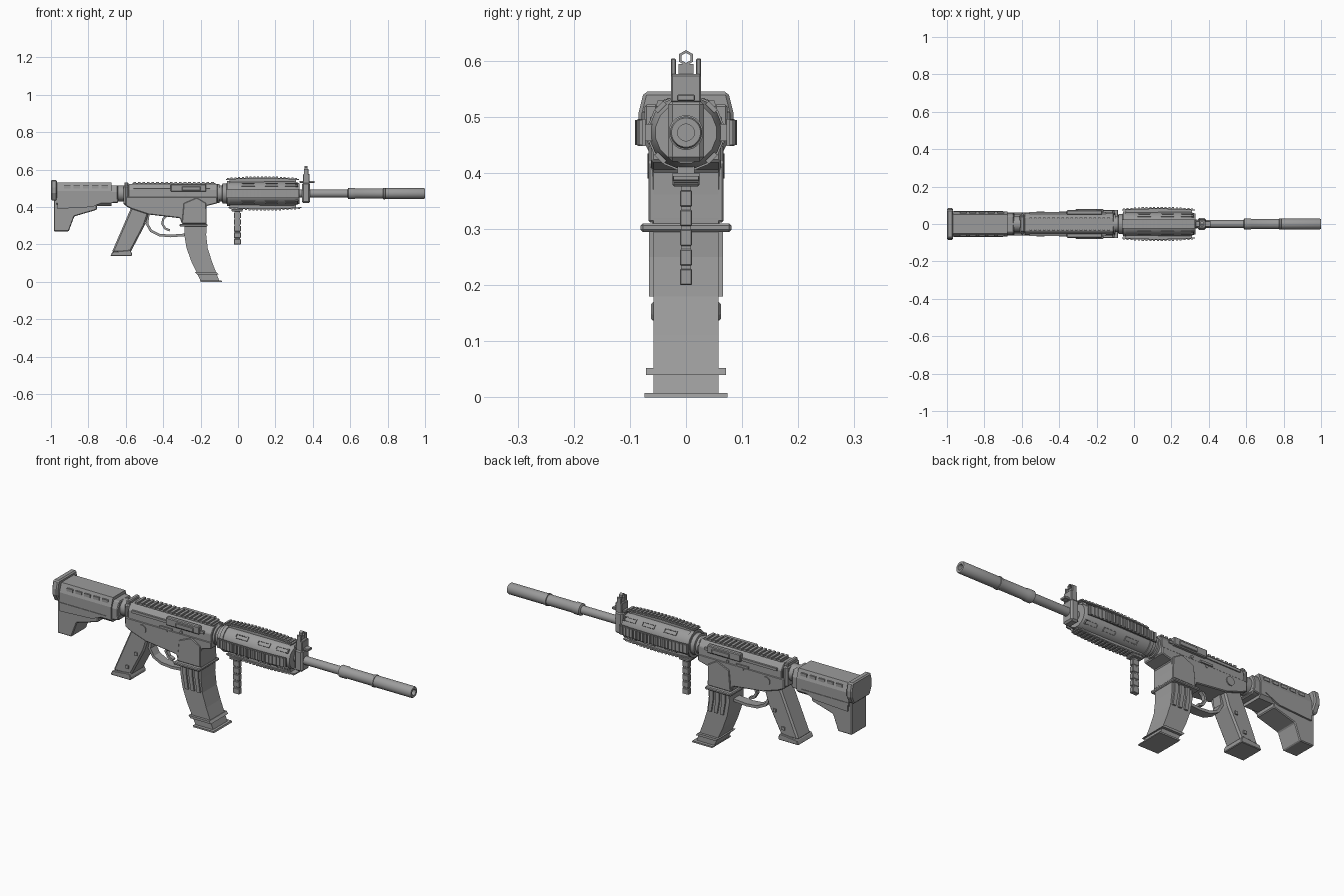
import bpy, bmesh, math
from mathutils import Vector, Matrix

old = bpy.data.objects.get("Cube")
if old:
    bpy.data.objects.remove(old, do_unlink=True)

AXIS_Z = 0.472  # bore height

grey = bpy.data.materials.new("gunmetal grey")
grey.use_nodes = True
COLOUR = (0.33, 0.33, 0.33, 1)
grey.diffuse_color = COLOUR
grey.node_tree.nodes["Principled BSDF"].inputs["Base Color"].default_value = COLOUR


def finish(name, bm, bevel=0, smooth=False):
    bmesh.ops.recalc_face_normals(bm, faces=bm.faces)
    me = bpy.data.meshes.new(name)
    bm.to_mesh(me)
    bm.free()
    me.materials.append(grey)
    ob = bpy.data.objects.new(name, me)
    bpy.context.collection.objects.link(ob)
    if bevel:
        mod = ob.modifiers.new("Bevel", "BEVEL")
        mod.width, mod.segments, mod.limit_method = bevel, 1, "ANGLE"
    if smooth:
        bpy.ops.object.select_all(action="DESELECT")
        ob.select_set(True)
        bpy.context.view_layer.objects.active = ob
        bpy.ops.object.shade_smooth_by_angle(angle=math.radians(35))
    return ob


def extrude(name, points, vec, bevel=0):
    """Solid from a flat outline pushed along vec."""
    bm = bmesh.new()
    f = bm.faces.new([bm.verts.new(p) for p in points])
    res = bmesh.ops.extrude_face_region(bm, geom=[f], use_keep_orig=True)
    bmesh.ops.translate(bm, vec=vec, verts=[v for v in res["geom"] if isinstance(v, bmesh.types.BMVert)])
    return finish(name, bm, bevel)


def side(name, xz, half, bevel=0, y=0):
    return extrude(name, [(x, y - half, z) for x, z in xz], (0, 2 * half, 0), bevel)


def section(name, half_yz, x0, x1, bevel=0):
    pts = [(x0, y, z) for y, z in half_yz] + [(x0, -y, z) for y, z in reversed(half_yz)]
    return extrude(name, pts, (x1 - x0, 0, 0), bevel)


def box(name, x, y, z, bevel=0):
    return side(name, [(x[0], z[0]), (x[1], z[0]), (x[1], z[1]), (x[0], z[1])],
                (y[1] - y[0]) / 2, bevel, (y[0] + y[1]) / 2)


def pair(name, x, y, z, bevel=0):
    box(name + "_right", x, (-y[1], -y[0]), z, bevel)
    box(name + "_left", x, y, z, bevel)


def lathe(name, profile, n=24, centre=AXIS_Z):
    """Turned part along x from (x, radius) pairs."""
    bm = bmesh.new()
    rings = []
    for x, r in profile:
        rings.append([bm.verts.new((x, r * math.cos(a), centre + r * math.sin(a)))
                      for a in (math.tau * (i + 0.5) / n for i in range(n))])
    for a, b in zip(rings, rings[1:]):
        for i in range(n):
            bm.faces.new((a[i], a[(i + 1) % n], b[(i + 1) % n], b[i]))
    bm.faces.new(rings[0])
    bm.faces.new(rings[-1])
    return finish(name, bm, smooth=True)


def spin(ob, angle):
    """Turn a part about the bore."""
    c = Matrix.Translation((0, 0, AXIS_Z))
    ob.data.transform(c @ Matrix.Rotation(angle, 4, "X") @ c.inverted())


# Stock
section("butt_plate", [(0.075, 0.545), (0.085, 0.505), (0.085, 0.475), (0.065, 0.435)], -1.0, -0.968, 0.006)
section("stock_upper", [(0.05, 0.53), (0.066, 0.485), (0.066, 0.42), (0.05, 0.405)], -0.97, -0.675)
section("stock_nose", [(0.045, 0.515), (0.06, 0.48), (0.06, 0.43), (0.045, 0.42)], -0.68, -0.642, 0.004)
side("stock_lower", [(-0.985, 0.27), (-0.905, 0.27), (-0.875, 0.35), (-0.755, 0.385),
                     (-0.755, 0.41), (-0.64, 0.425), (-0.64, 0.445), (-0.985, 0.46)], 0.06, 0.004)
side("stock_side_panel", [(-0.965, 0.39), (-0.78, 0.40), (-0.7, 0.435), (-0.965, 0.435)], 0.069)
for i in range(5):
    x = -0.93 + i * 0.05
    pair("stock_slot", (x, x + 0.034), (0.053, 0.063), (0.5, 0.515))

# Buffer tube and rear collar
lathe("buffer_tube", [(-0.66, 0.043), (-0.6, 0.043)])
box("rear_collar", (-0.612, -0.583), (-0.055, 0.055), (0.408, 0.518), 0.01)
box("charging_handle", (-0.608, -0.586), (-0.042, 0.042), (0.51, 0.532), 0.004)

# Receiver
section("upper_receiver", [(0.038, 0.522), (0.058, 0.495), (0.06, 0.43)], -0.585, -0.11, 0.003)
side("lower_receiver", [(-0.6, 0.405), (-0.57, 0.39), (-0.48, 0.36), (-0.31, 0.34), (-0.3, 0.31),
                        (-0.17, 0.31), (-0.168, 0.405), (-0.11, 0.42), (-0.11, 0.455), (-0.6, 0.455)],
     0.062, 0.004)
side("magazine_well", [(-0.3, 0.312), (-0.168, 0.312), (-0.17, 0.42), (-0.22, 0.45), (-0.29, 0.42)], 0.067, 0.003)
box("receiver_rail_base", (-0.565, -0.12), (-0.03, 0.03), (0.515, 0.527))
for i in range(18):
    x = -0.56 + i * 0.0245
    box("receiver_rail_tooth", (x, x + 0.014), (-0.034, 0.034), (0.523, 0.534))
pair("receiver_side_strip", (-0.56, -0.15), (0.045, 0.064), (0.487, 0.5))
pair("port_housing", (-0.36, -0.17), (0.05, 0.074), (0.482, 0.522), 0.004)
pair("port_cover", (-0.3, -0.2), (0.07, 0.079), (0.488, 0.51), 0.002)
pair("bolt_release", (-0.4, -0.33), (0.055, 0.066), (0.455, 0.465))


# Pins through the receiver
def pin(name, x, z, r, half):
    side(name, [(x + r * math.cos(i * math.tau / 16), z + r * math.sin(i * math.tau / 16)) for i in range(16)], half)


pin("selector_hub", -0.5, 0.42, 0.022, 0.067)
pin("rear_pin", -0.365, 0.445, 0.007, 0.066)
pin("front_pin", -0.28, 0.462, 0.007, 0.066)

# Pistol grip
side("pistol_grip", [(-0.57, 0.4), (-0.675, 0.157), (-0.575, 0.157), (-0.5, 0.3), (-0.475, 0.375)], 0.052, 0.008)
side("grip_base", [(-0.682, 0.137), (-0.568, 0.137), (-0.566, 0.15), (-0.576, 0.17), (-0.672, 0.16)], 0.062, 0.003)
for x, z in ((-0.6, 0.19), (-0.55, 0.27)):
    box("grip_stud", (x, x + 0.016), (-0.058, 0.058), (z, z + 0.016))


# Trigger and guard
def ribbon(name, path, thick, half):
    outer, inner = [], []
    for i, p in enumerate(path):
        a, b = Vector(path[max(i - 1, 0)]), Vector(path[min(i + 1, len(path) - 1)])
        d = (b - a).normalized() * thick / 2
        outer.append((p[0] - d.y, p[1] + d.x))
        inner.append((p[0] + d.y, p[1] - d.x))
    side(name, outer + inner[::-1], half)


ribbon("trigger_guard", [(-0.48, 0.36), (-0.487, 0.31), (-0.465, 0.272), (-0.42, 0.25),
                         (-0.36, 0.245), (-0.27, 0.252)], 0.014, 0.024)
ribbon("trigger", [(-0.375, 0.36), (-0.4, 0.335), (-0.405, 0.31), (-0.39, 0.285), (-0.365, 0.275)], 0.012, 0.01)

# Curved magazine
side("magazine", [(-0.285, 0.32), (-0.287, 0.25), (-0.275, 0.18), (-0.25, 0.11), (-0.2, 0.005),
                  (-0.1, 0.005), (-0.14, 0.11), (-0.162, 0.18), (-0.17, 0.25), (-0.168, 0.32)], 0.058)
box("magazine_collar", (-0.312, -0.163), (-0.081, 0.081), (0.295, 0.31), 0.004)
side("magazine_lower_band", [(-0.232, 0.052), (-0.22, 0.04), (-0.105, 0.04), (-0.115, 0.052)], 0.071)
side("magazine_floor_plate", [(-0.205, 0.008), (-0.2, 0.0), (-0.085, 0.0), (-0.088, 0.008)], 0.074)
for i in range(3):
    x = -0.268 + i * 0.034
    side("magazine_rib", [(x, 0.296), (x, 0.25), (x + 0.012, 0.18), (x + 0.03, 0.18),
                          (x + 0.02, 0.25), (x + 0.02, 0.296)], 0.066)

# Barrel nut and handguard
lathe("barrel_nut", [(-0.115, 0.05), (-0.1, 0.05), (-0.098, 0.044), (-0.085, 0.044),
                     (-0.083, 0.054), (-0.055, 0.054)])
lathe("handguard", [(-0.065, 0.05), (-0.055, 0.064), (0.3, 0.066), (0.33, 0.055)], 16)
lathe("handguard_rear_ring", [(-0.06, 0.069), (-0.042, 0.069)], 16)
top = AXIS_Z
for k, label in enumerate(("top", "left", "bottom", "right")):
    shift = 0.015 if label == "bottom" else 0
    turn = k * math.pi / 2
    # Arched rail on a stem
    arch = [(-0.065, 0.078), (0.0, 0.083), (0.13, 0.086), (0.26, 0.083), (0.325, 0.078)]
    pts = [(x + shift, top + r) for x, r in arch]
    spin(side(label + "_rail", pts + [(x, z - 0.006) for x, z in reversed(pts)], 0.024), turn)
    spin(box(label + "_rail_stem", (-0.045, 0.31), (-0.015, 0.015), (top + 0.05, top + 0.079)), turn)
    for i in range(19):
        t = i / 18
        x = -0.06 + t * 0.365 + shift
        z = top + 0.0785 + 0.031 * t * (1 - t)
        spin(box(label + "_rail_tooth", (x, x + 0.011), (-0.022, 0.022), (z - 0.004, z + 0.005)), turn)
    # Vent frames between the rails
    for x in (0.02, 0.145, 0.25):
        for dy in (-0.006, 0.006):
            spin(box("vent_edge", (x, x + 0.07), (dy * 1.5 - 0.002, dy * 1.5 + 0.002),
                     (top + 0.06, top + 0.0685)), turn + math.pi / 4)
        for e in (x, x + 0.066):
            spin(box("vent_end", (e, e + 0.004), (-0.009, 0.009), (top + 0.06, top + 0.0685)), turn + math.pi / 4)

# Gas block and front sight
box("gas_block", (0.342, 0.385), (-0.032, 0.032), (0.42, 0.53), 0.008)
box("sight_base", (0.33, 0.41), (-0.016, 0.016), (0.528, 0.54), 0.002)
box("sight_block", (0.347, 0.383), (-0.027, 0.027), (0.525, 0.576), 0.003)
pair("sight_ear", (0.352, 0.376), (0.018, 0.027), (0.57, 0.604), 0.002)
box("sight_stem", (0.357, 0.37), (-0.013, 0.013), (0.57, 0.594))
bm = bmesh.new()
loops = []
for x, r in ((0.355, 0.014), (0.372, 0.014), (0.372, 0.009), (0.355, 0.009)):
    loops.append([bm.verts.new((x, r * math.sin(i * math.pi / 3), 0.605 + r * math.cos(i * math.pi / 3)))
                  for i in range(6)])
for j in range(4):
    a, b = loops[j], loops[(j + 1) % 4]
    for i in range(6):
        bm.faces.new((a[i], a[(i + 1) % 6], b[(i + 1) % 6], b[i]))
finish("sight_ring", bm)

# Barrel and suppressor with a hollow muzzle
lathe("barrel", [(0.3, 0.021), (0.6, 0.021)])
lathe("suppressor", [(0.585, 0.021), (0.59, 0.03), (0.622, 0.03), (0.63, 0.027), (0.776, 0.027),
                     (0.777, 0.031), (0.787, 0.031), (0.788, 0.0285), (0.995, 0.0285), (1.0, 0.026),
                     (1.0, 0.015), (0.95, 0.015)])

# Folding foregrip
box("foregrip_mount", (-0.035, 0.025), (-0.024, 0.024), (0.376, 0.39), 0.003)
box("foregrip_post", (-0.018, 0.01), (-0.009, 0.009), (0.203, 0.38))
for i in range(5):
    z = 0.2 + i * 0.035
    box("foregrip_band", (-0.022, 0.015), (-0.011, 0.011), (z, z + 0.029), 0.002)
